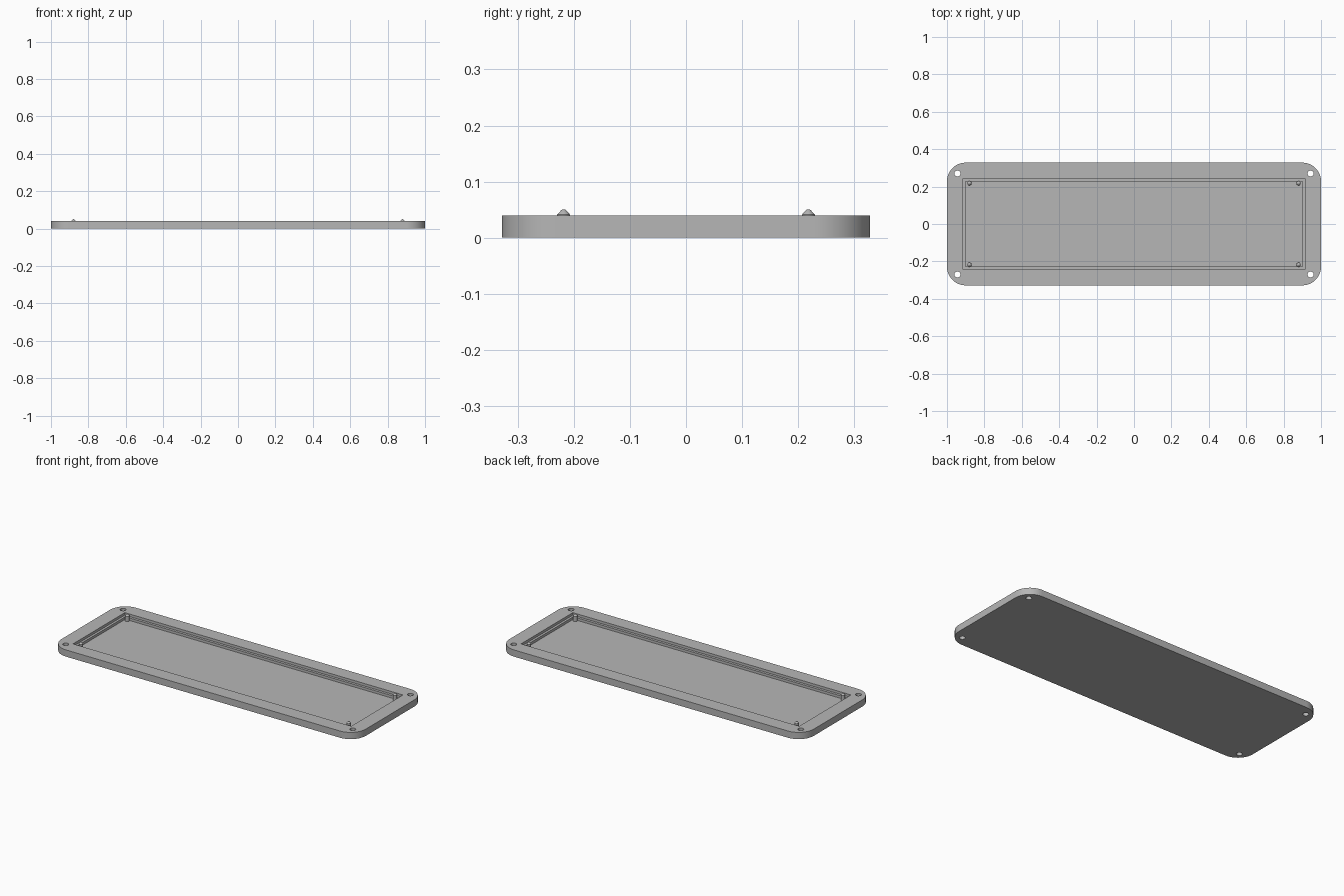
import bpy, bmesh, math

if "Cube" in bpy.data.objects:
    bpy.data.objects.remove(bpy.data.objects["Cube"])

HX, HY, H = 1.0, 0.328, 0.04        # half length, half width, plate height
RADIUS = 0.1                        # outer corner radius
FLOOR, LEDGE = 0.01, 0.025          # pocket floor and ledge heights

gray = bpy.data.materials.new("mid gray")
gray.diffuse_color = (0.47, 0.47, 0.47, 1)
gray.use_nodes = True
gray.node_tree.nodes["Principled BSDF"].inputs["Base Color"].default_value = gray.diffuse_color


def make_object(name, bm):
    bmesh.ops.recalc_face_normals(bm, faces=bm.faces)
    mesh = bpy.data.meshes.new(name)
    bm.to_mesh(mesh)
    bm.free()
    mesh.materials.append(gray)
    obj = bpy.data.objects.new(name, mesh)
    bpy.context.collection.objects.link(obj)
    return obj


def prism(name, outline, z0, z1):
    bm = bmesh.new()
    face = bm.faces.new([bm.verts.new((x, y, z0)) for x, y in outline])
    top = bmesh.ops.extrude_face_region(bm, geom=[face])["geom"]
    verts = [v for v in top if isinstance(v, bmesh.types.BMVert)]
    bmesh.ops.translate(bm, verts=verts, vec=(0, 0, z1 - z0))
    return make_object(name, bm)


def circle(cx, cy, r, n):
    return [(cx + r * math.cos(2 * math.pi * i / n),
             cy + r * math.sin(2 * math.pi * i / n)) for i in range(n)]


def rounded_rect(hx, hy, r, steps=16):
    pts = []
    for q, (sx, sy) in enumerate([(1, 1), (-1, 1), (-1, -1), (1, -1)]):
        for i in range(steps + 1):
            a = (q + i / steps) * math.pi / 2
            pts.append((sx * (hx - r) + r * math.cos(a),
                        sy * (hy - r) + r * math.sin(a)))
    return pts


def rect(hx, hy):
    return [(hx, hy), (-hx, hy), (-hx, -hy), (hx, -hy)]


def shade(obj):
    bpy.ops.object.select_all(action='DESELECT')
    obj.select_set(True)
    bpy.context.view_layer.objects.active = obj
    bpy.ops.object.shade_smooth_by_angle(angle=math.radians(30))


corners = [(sx, sy) for sx in (-1, 1) for sy in (-1, 1)]

# Rounded tray, with a stepped pocket and four corner screw holes cut out
tray = prism("tray", rounded_rect(HX, HY, RADIUS), 0, H)
cutters = [prism("ledge_cutter", rect(0.914, 0.243), LEDGE, H + 0.05),
           prism("pocket_cutter", rect(0.90, 0.228), FLOOR, H + 0.06)]
for sx, sy in corners:
    cutters.append(prism("hole_cutter", circle(sx * 0.944, sy * 0.27, 0.016, 32),
                         -0.05, H + 0.05))
bpy.context.view_layer.objects.active = tray
for cutter in cutters:
    mod = tray.modifiers.new("cut", 'BOOLEAN')
    mod.operation = 'DIFFERENCE'
    mod.solver = 'EXACT'
    mod.object = cutter
    bpy.ops.object.modifier_apply(modifier=mod.name)
    bpy.data.objects.remove(cutter)
shade(tray)

# Locating pins with tapered tips standing on the pocket floor
PIN = [(0.0115, FLOOR - 0.002), (0.0115, H + 0.001), (0.004, 0.0495), (0.0015, 0.0505)]
for sx, sy in corners:
    bm = bmesh.new()
    rings = [[bm.verts.new((x, y, z)) for x, y in circle(sx * 0.88, sy * 0.218, r, 24)]
             for r, z in PIN]
    for low, high in zip(rings, rings[1:]):
        for i in range(24):
            j = (i + 1) % 24
            bm.faces.new((low[i], low[j], high[j], high[i]))
    bm.faces.new(rings[0])
    bm.faces.new(rings[-1])
    shade(make_object("locating_pin", bm))
